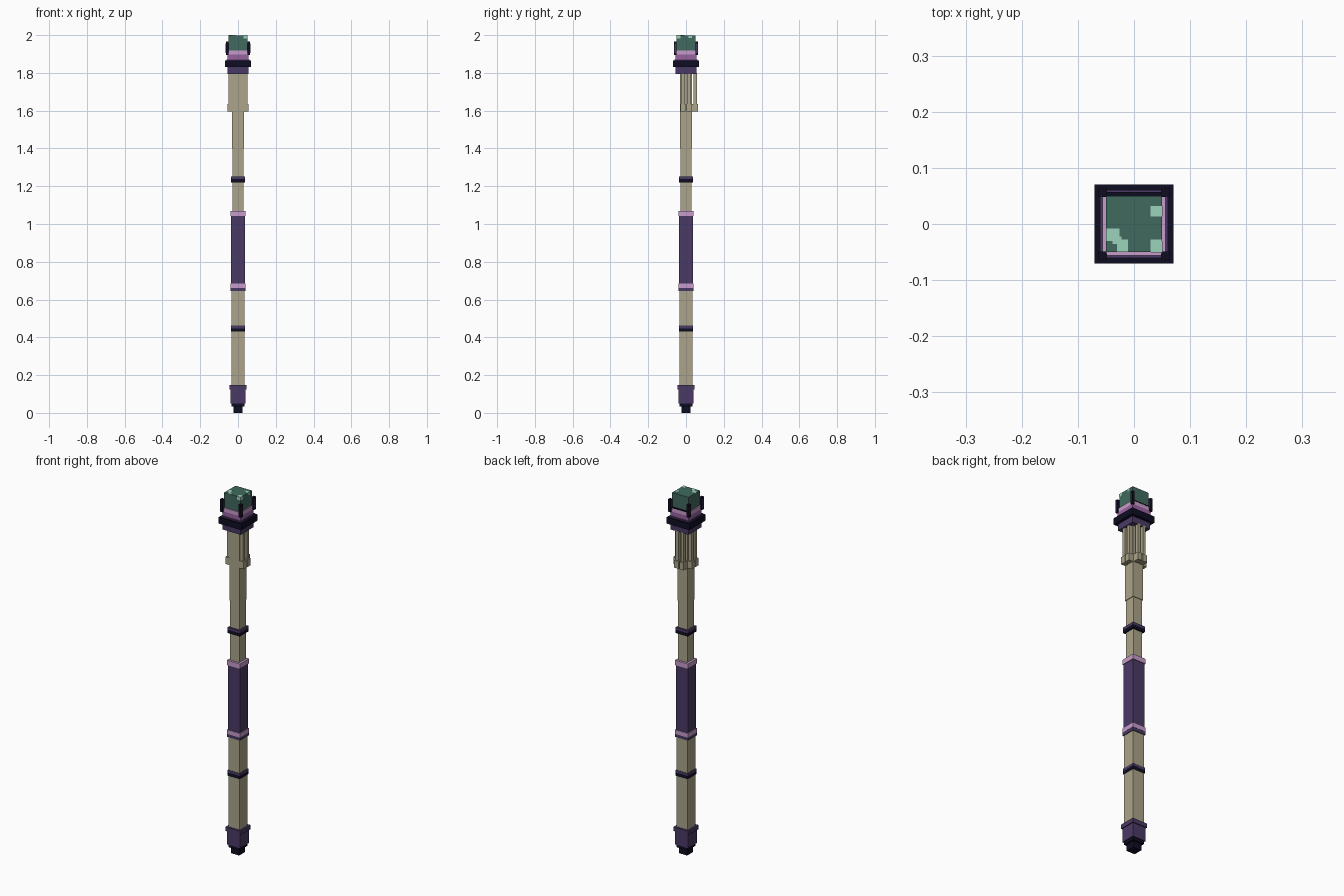
import bpy
import bmesh
from mathutils import Matrix, Vector

cube = bpy.data.objects.get("Cube")
if cube:
    bpy.data.objects.remove(cube, do_unlink=True)


def linear(c):
    c /= 255
    return c / 12.92 if c <= 0.04045 else ((c + 0.055) / 1.055) ** 2.4


def material(name, *rgb):
    m = bpy.data.materials.new(name)
    m.use_nodes = True
    colour = [linear(c) for c in rgb] + [1]
    m.diffuse_color = colour
    m.node_tree.nodes["Principled BSDF"].inputs["Base Color"].default_value = colour
    return m


tan = material("pale bone", 172, 165, 138)
purple = material("deep purple", 74, 58, 100)
dark = material("night navy", 15, 13, 34)
pink = material("light pink", 200, 156, 204)
mauve = material("mauve", 152, 98, 160)
green = material("gem green", 64, 106, 94)
mint = material("gem mint", 156, 210, 188)


def boxes(name, mat, *spans):
    """One object made of boxes, each given by its low and high corner."""
    bm = bmesh.new()
    for low, high in spans:
        a, b = Vector(low), Vector(high)
        size = b - a
        bmesh.ops.create_cube(bm, size=1, matrix=Matrix.Translation((a + b) / 2)
                              @ Matrix.Diagonal((*size, 1)))
    mesh = bpy.data.meshes.new(name)
    bm.to_mesh(mesh)
    bm.free()
    mesh.materials.append(mat)
    ob = bpy.data.objects.new(name, mesh)
    bpy.context.collection.objects.link(ob)


def block(name, mat, half, z0, z1):
    """A square section centred on the staff axis."""
    boxes(name, mat, ((-half, -half, z0), (half, half, z1)))


# Pommel
block("pommel_tip", dark, 0.025, 0, 0.04)
block("pommel_base", dark, 0.035, 0.035, 0.06)
block("pommel_body", purple, 0.04, 0.05, 0.13)
block("pommel_rim", purple, 0.045, 0.125, 0.148)

# Shaft
block("lower_shaft", tan, 0.035, 0.14, 0.66)
block("middle_shaft", tan, 0.028, 1.05, 1.4)
block("upper_shaft", tan, 0.031, 1.4, 1.8)

# Grip with bands
block("grip", purple, 0.036, 0.67, 1.06)
block("grip_bottom_trim", purple, 0.039, 0.645, 0.662)
block("grip_bottom_band", pink, 0.04, 0.662, 0.685)
block("grip_top_band", pink, 0.04, 1.043, 1.07)

# Two-tone rings
for label, z in (("lower", 0.43), ("upper", 1.22)):
    block(label + "_ring_bottom", dark, 0.037, z, z + 0.018)
    block(label + "_ring_top", purple, 0.037, z + 0.018, z + 0.032)

# Hanging posts on both sides and the back, each ending in a block
posts, feet = [], []
for along in (-0.017, 0.015):
    for s in (-1, 1):
        xs = sorted((s * 0.03, s * 0.05))
        posts.append(((xs[0], along - 0.009, 1.62), (xs[1], along + 0.009, 1.8)))
        xs = sorted((s * 0.03, s * 0.056))
        feet.append(((xs[0], along - 0.013, 1.595), (xs[1], along + 0.014, 1.635)))
    posts.append(((along - 0.008, 0.04, 1.62), (along + 0.008, 0.057, 1.8)))
    feet.append(((along - 0.013, 0.031, 1.595), (along + 0.013, 0.064, 1.635)))
boxes("hanging_posts", tan, *posts)
boxes("post_feet", tan, *feet)

# Head collar
block("head_base", purple, 0.055, 1.795, 1.835)
block("head_ring", dark, 0.07, 1.83, 1.865)
block("collar_step", purple, 0.061, 1.86, 1.872)
block("collar", mauve, 0.056, 1.865, 1.897)
block("collar_rim", pink, 0.056, 1.897, 1.918)
boxes("collar_back_cap", dark, ((-0.056, 0.048, 1.917), (0.056, 0.057, 1.922)))

# Corner prongs
prongs = []
for sx in (-1, 1):
    for sy in (-1, 1):
        xs = sorted((sx * 0.049, sx * 0.064))
        ys = sorted((sy * 0.049, sy * 0.064))
        prongs.append(((xs[0], ys[0], 1.895), (xs[1], ys[1], 1.965)))
boxes("corner_prongs", dark, *prongs)
boxes("prong_inlays", purple, *[
    ((a[0] - 0.001, a[1] + 0.004, 1.905), (b[0] + 0.001, b[1] - 0.004, 1.955))
    for a, b in prongs])

# Gem with pale patches on its top and sides
block("gem", green, 0.05, 1.9, 1.999)
patches = [(-0.05, -0.03, -0.026, -0.008), (-0.038, -0.036, -0.022, -0.022),
           (-0.03, -0.05, -0.011, -0.028), (0.029, -0.05, 0.05, -0.028),
           (0.029, 0.013, 0.05, 0.032)]
boxes("gem_top_patches", mint, *[
    ((x0, y0, 1.996), (x1, y1, 2)) for x0, y0, x1, y1 in patches])
boxes("gem_side_patches", mint,
      ((0.03, -0.051, 1.982), (0.051, -0.03, 1.999)),
      ((0.045, 0.013, 1.985), (0.051, 0.032, 1.999)))
